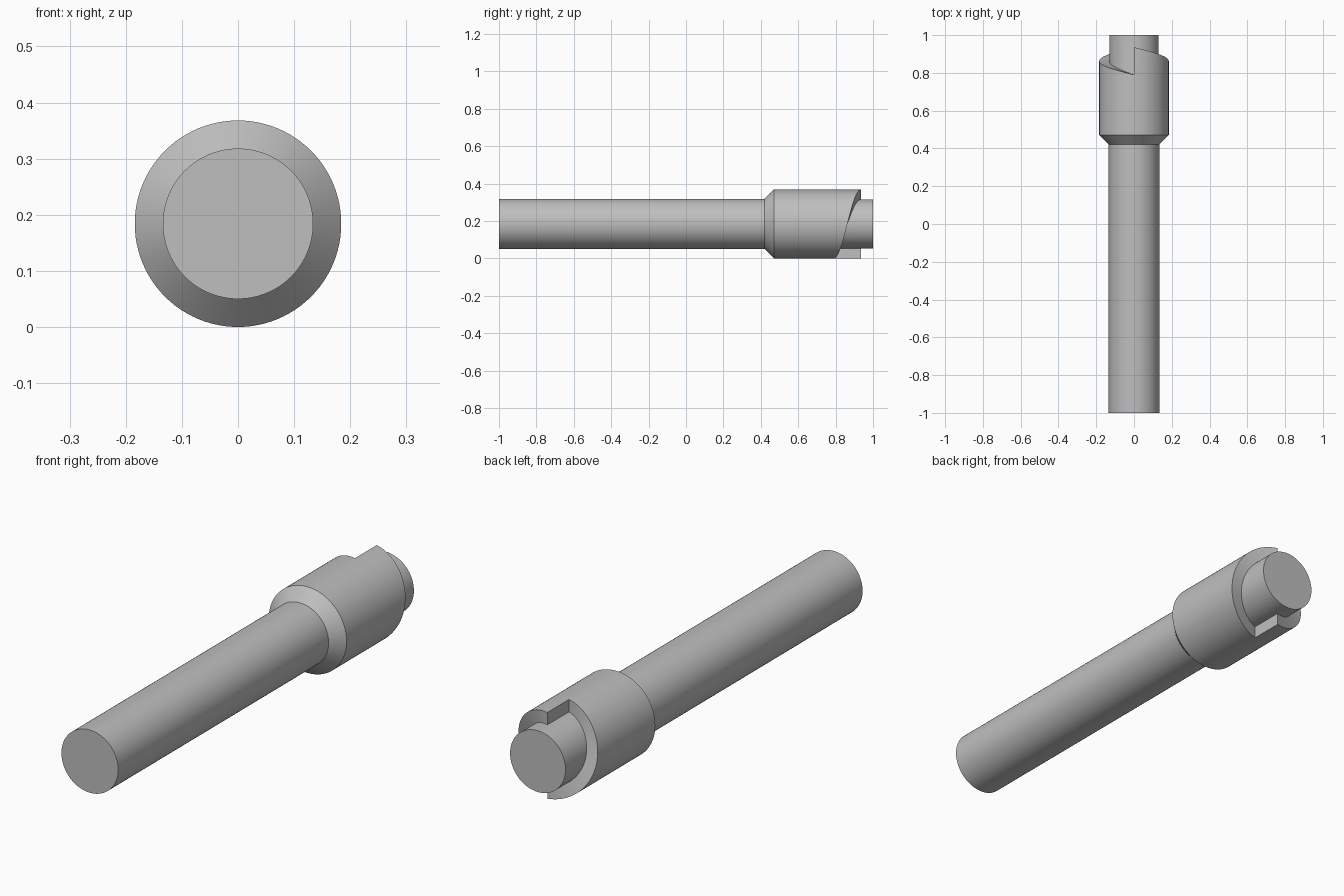
import bpy
import bmesh
from math import sin, cos, pi, radians

cube = bpy.data.objects.get("Cube")
if cube:
    bpy.data.objects.remove(cube, do_unlink=True)

STEPS = 48                         # segments per half turn
SHANK_R, COLLAR_R, PILOT_R = 0.134, 0.184, 0.131
RAMP_LOW, RAMP_HIGH = 0.79, 0.936

steel = bpy.data.materials.new("plain_grey_steel")
steel.use_nodes = True
grey = (0.52, 0.52, 0.52, 1)
steel.diffuse_color = grey
steel.node_tree.nodes["Principled BSDF"].inputs["Base Color"].default_value = grey


def point(r, y, angle):
    return (-r * sin(angle), y, COLLAR_R + r * cos(angle))


def ramp(t):
    return RAMP_LOW + (RAMP_HIGH - RAMP_LOW) * t


def lathe(name, rows, step_walls=False):
    """Turn rows (radius, y or ramp function) about the y axis in two halves."""
    bm = bmesh.new()
    for half in range(2):
        grid = []
        for r, y in rows:
            row = []
            for i in range(STEPS + 1):
                t = i / STEPS
                height = y(t) if callable(y) else y
                row.append(bm.verts.new(point(r, height, pi * (t + half))))
            grid.append(row)
        for a, b in zip(grid, grid[1:]):
            for i in range(STEPS):
                bm.faces.new((a[i], b[i], b[i + 1], a[i + 1]))
        if step_walls:
            corners = ((COLLAR_R, RAMP_LOW), (COLLAR_R, RAMP_HIGH),
                       (PILOT_R, RAMP_HIGH), (PILOT_R, RAMP_LOW))
            bm.faces.new([bm.verts.new(point(r, y, pi * half)) for r, y in corners])
    bmesh.ops.remove_doubles(bm, verts=bm.verts, dist=0.00001)
    mesh = bpy.data.meshes.new(name)
    bm.to_mesh(mesh)
    bm.free()
    mesh.materials.append(steel)
    obj = bpy.data.objects.new(name, mesh)
    bpy.context.collection.objects.link(obj)
    bpy.ops.object.select_all(action='DESELECT')
    obj.select_set(True)
    bpy.context.view_layer.objects.active = obj
    bpy.ops.object.shade_smooth_by_angle(angle=radians(30))
    return obj


# Long front shank with a flat end
lathe("shank", [(0, -1), (SHANK_R, -1), (SHANK_R, 0.42)])

# Chamfered collar ending in two helical ramps with step walls
lathe("ramped_collar", [(SHANK_R, 0.42), (COLLAR_R, 0.47), (COLLAR_R, RAMP_LOW),
                        (COLLAR_R, ramp), (PILOT_R, ramp)], step_walls=True)

# Short rear pilot rising out of the ramps
lathe("rear_pilot", [(PILOT_R, ramp), (PILOT_R, RAMP_HIGH), (PILOT_R, 1), (0, 1)])
